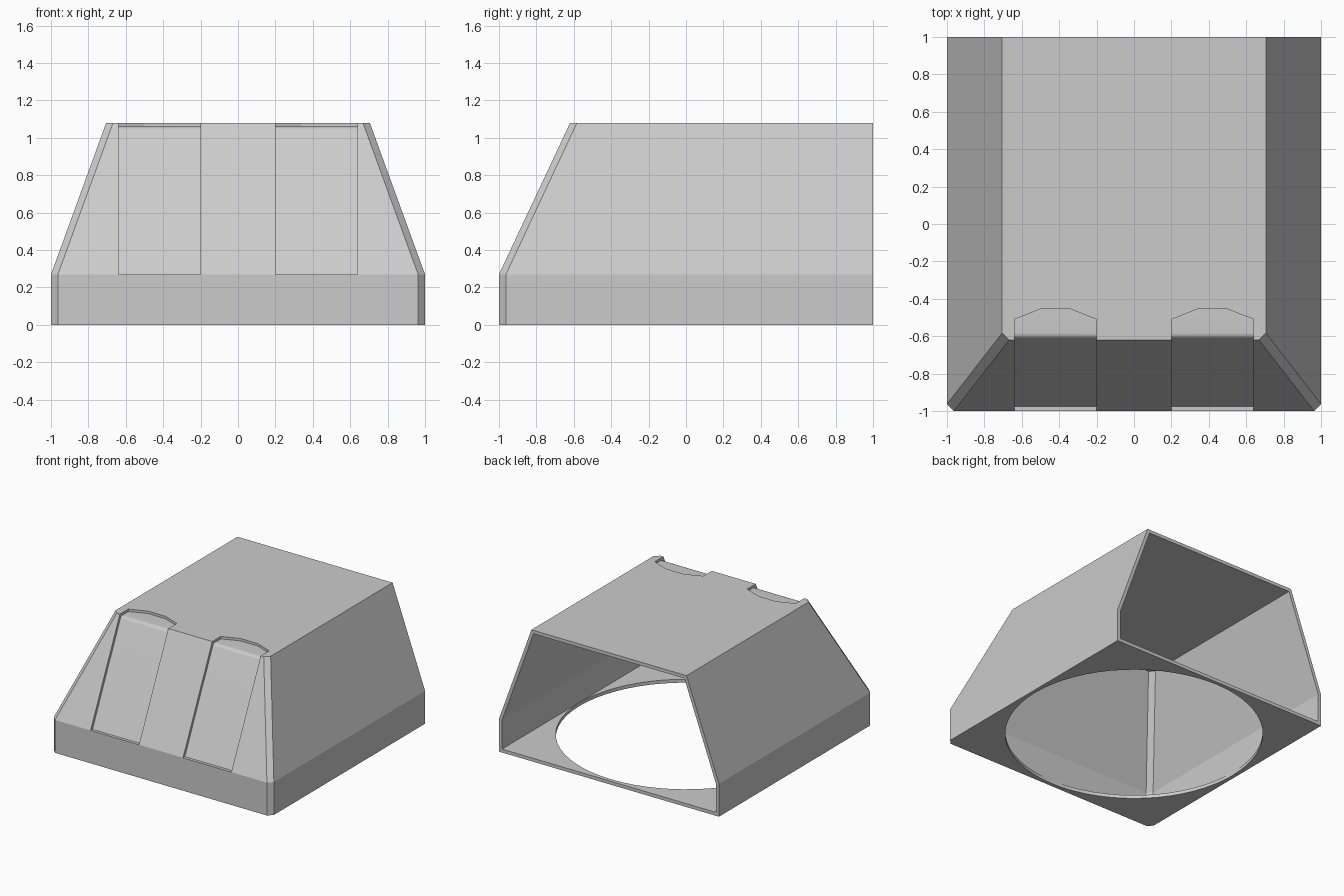
import bpy, bmesh, math
from mathutils import Vector

if "Cube" in bpy.data.objects:
    bpy.data.objects.remove(bpy.data.objects["Cube"])


def make_object(name, bm):
    bmesh.ops.recalc_face_normals(bm, faces=bm.faces)
    mesh = bpy.data.meshes.new(name)
    bm.to_mesh(mesh)
    bm.free()
    ob = bpy.data.objects.new(name, mesh)
    bpy.context.collection.objects.link(ob)
    return ob


def loft(name, rings):
    """Capped skin through rings of equal point count."""
    bm = bmesh.new()
    vs = [[bm.verts.new(p) for p in ring] for ring in rings]
    n = len(vs[0])
    for a, b in zip(vs, vs[1:]):
        for i in range(n):
            j = (i + 1) % n
            bm.faces.new((a[i], a[j], b[j], b[i]))
    bm.faces.new(vs[0])
    bm.faces.new(vs[-1])
    return make_object(name, bm)


def boolean(target, cutter, operation='DIFFERENCE'):
    mod = target.modifiers.new("cut", 'BOOLEAN')
    mod.operation, mod.object, mod.solver = operation, cutter, 'EXACT'
    bpy.context.view_layer.objects.active = target
    bpy.ops.object.modifier_apply(modifier=mod.name)
    bpy.data.objects.remove(cutter, do_unlink=True)


def hull_ring(z, hw, front, back, c=0.037):
    """Rectangle with its two front corners chamfered."""
    return [(-hw, back, z), (-hw, front + c, z), (-hw + c, front, z),
            (hw - c, front, z), (hw, front + c, z), (hw, back, z)]


# Outer hull: upright skirt, then sides and front sloping inward
hull = loft("cover_shell", [hull_ring(0, 1, -1, 1),
                            hull_ring(0.27, 1, -1, 1),
                            hull_ring(1.08, 0.705, -0.62, 1)])

# Hollow inside, open at the back
t = 0.028
cavity = loft("cavity", [hull_ring(t, 1 - t, -1 + t, 1.2),
                         hull_ring(0.265, 1 - t, -1 + t, 1.2),
                         hull_ring(1.08 - t, 0.705 - 0.7 * t, -0.62 + 0.635 * t, 1.2)])
boolean(hull, cavity)

# Round hole in the floor plate
bm = bmesh.new()
bmesh.ops.create_cone(bm, cap_ends=True, segments=64, radius1=0.97, radius2=0.97, depth=0.16)
boolean(hull, make_object("floor_hole", bm))

# Two shallow recesses running up the front and bending over the top
corner = Vector((-0.6045, 1.06))
start = corner - Vector((0.425, 0.905)) * 0.024
end = corner + Vector((0.024, 0))
bend = []
for i in range(7):
    u = i / 6
    bend.append(tuple(start * (1 - u) ** 2 + corner * 2 * u * (1 - u) + end * u * u))
profile = [(-1.2, 0.27), (-0.975, 0.27)] + bend + [(-0.4, 1.06), (-0.4, 1.3), (-1.2, 1.3)]
plan = [(0.2, -1.3), (0.64, -1.3), (0.64, -0.51), (0.5, -0.455), (0.34, -0.455), (0.2, -0.51)]
for s in (-1, 1):
    recess = loft("recess", [[(s * x, y, z) for y, z in profile] for x in (0.1, 0.75)])
    outline = loft("recess_outline", [[(s * x, y, z) for x, y in plan] for z in (0.1, 1.5)])
    boolean(recess, outline, 'INTERSECT')
    boolean(hull, recess)

# Smooth only the gentle bends
bpy.ops.object.select_all(action='DESELECT')
hull.select_set(True)
bpy.context.view_layer.objects.active = hull
bpy.ops.object.shade_smooth_by_angle(angle=math.radians(17))
